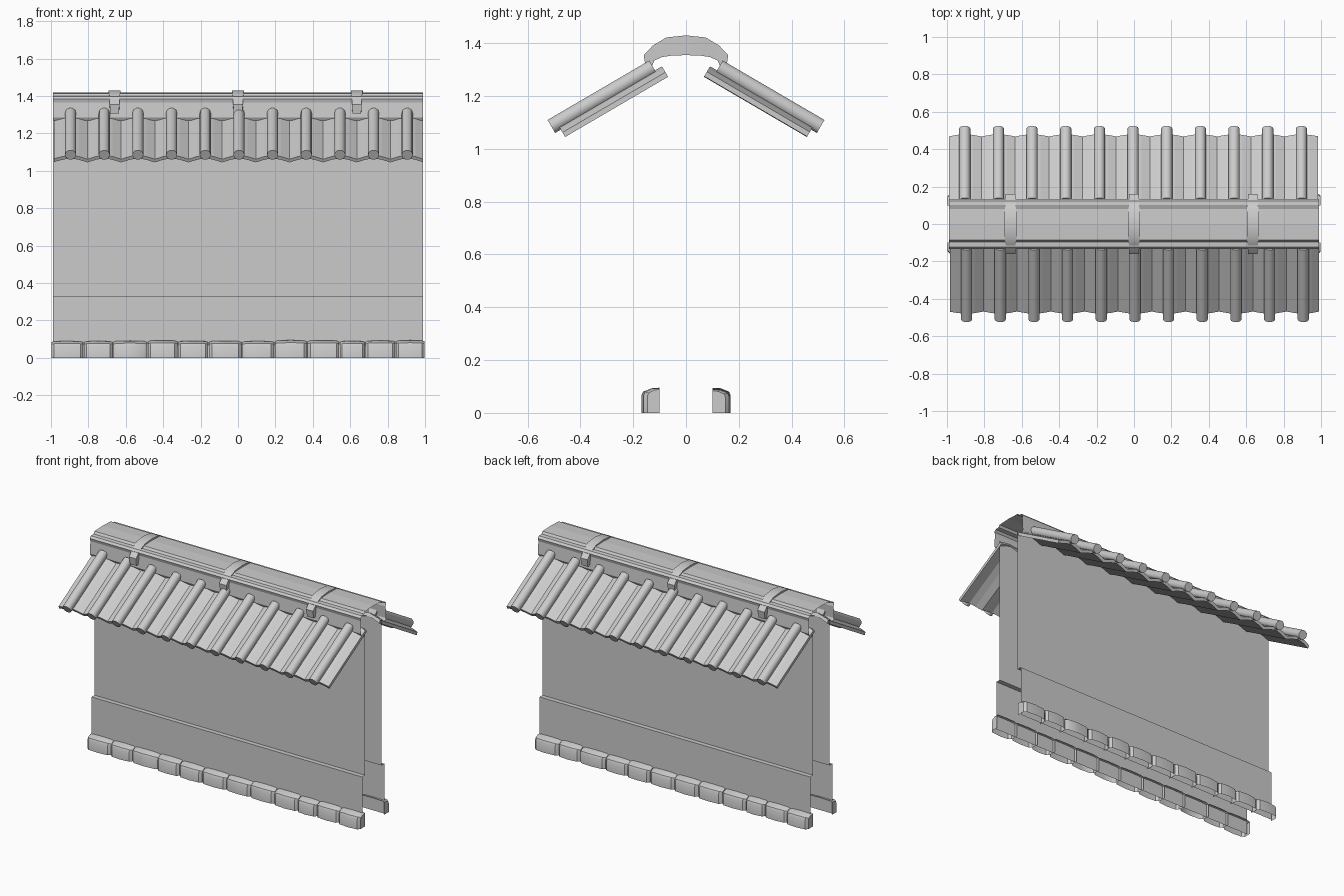
import bpy, bmesh, math, random
from mathutils import Vector, Matrix

if "Cube" in bpy.data.objects:
    bpy.data.objects.remove(bpy.data.objects["Cube"])

random.seed(4)
A = math.radians(30.3)                       # roof pitch
UP = Vector((0, math.cos(A), math.sin(A)))   # up the front slope
OUT = Vector((0, -math.sin(A), math.cos(A))) # away from the front slope
BASE = Vector((0, -0.458, 1.045))            # lower corner of the front eave


def finish(name, bm, turn=False, smooth=None, closed=True):
    if turn:
        bmesh.ops.rotate(bm, verts=bm.verts, cent=(0, 0, 0),
                         matrix=Matrix.Rotation(math.pi, 3, 'Z'))
    if closed:
        bmesh.ops.recalc_face_normals(bm, faces=bm.faces)
    me = bpy.data.meshes.new(name)
    bm.to_mesh(me)
    bm.free()
    ob = bpy.data.objects.new(name, me)
    bpy.context.collection.objects.link(ob)
    if smooth:
        bpy.ops.object.select_all(action='DESELECT')
        ob.select_set(True)
        bpy.context.view_layer.objects.active = ob
        bpy.ops.object.shade_smooth_by_angle(angle=math.radians(smooth))


def loft(bm, rings, loop=False, caps=False):
    """Join rows of points with quads."""
    rows = [[bm.verts.new(p) for p in r] for r in rings]
    n = len(rows[0])
    for a, b in zip(rows, rows[1:]):
        for i in range(n if loop else n - 1):
            j = (i + 1) % n
            bm.faces.new((a[i], a[j], b[j], b[i]))
    if caps:
        bm.faces.new(rows[0][::-1])
        bm.faces.new(rows[-1])


def mirrored(half):
    """Full (y, z) profile from its +y half, which starts on the centre line."""
    return [(-y, z) for y, z in half[:0:-1]] + half


for side, turn in (("front", False), ("back", True)):
    # Plaster wall with a stepped lower panel (single skin, open ends)
    bm = bmesh.new()
    prof = [(-0.115, 0), (-0.115, 0.33), (-0.085, 0.33), (-0.085, 1.30)]
    loft(bm, [[(x, y, z) for y, z in prof] for x in (0.99, -0.99)])
    finish(side + "_wall", bm, turn, closed=False)

    # Foundation stones, hollow behind and below
    bm = bmesh.new()
    edges = [-1, -.826, -.67, -.484, -.323, -.158, .02, .195, .37, .543, .68, .842, 1]
    for x0, x1 in zip(edges, edges[1:]):
        d = random.uniform(0.062, 0.07)
        h = random.uniform(0.09, 0.096)
        rings = []
        for u, f, g in ((.01, .72, .92), (.1, .92, .98), (.5, 1, 1),
                        (.9, .9, .98), (.99, .68, .93)):
            x = x0 + (x1 - x0) * u
            e = d * f
            rings.append([(x, -0.10, h * g), (x, -0.10 - e * .45, h * g * .98),
                          (x, -0.10 - e * .9, h * g * .85),
                          (x, -0.10 - e, h * g * .7), (x, -0.10 - e, 0),
                          (x, -0.10, 0)])
        rows = [[bm.verts.new(p) for p in r] for r in rings]
        for a, b in zip(rows, rows[1:]):
            for i in range(4):
                bm.faces.new((a[i], a[i + 1], b[i + 1], b[i]))
        bm.faces.new(rows[0][::-1])
        bm.faces.new(rows[-1])
    finish(side + "_foundation_stones", bm, turn, smooth=35)

    # Zigzag pan tiles, with thickness
    bm = bmesh.new()
    xs, hs = [-0.985], [0.002]
    for i in range(11):
        c = -0.895 + 0.18 * i
        xs += [c - 0.045, c, c + 0.045, c + 0.09]
        hs += [0.016, 0.026, 0.016, 0.0]
    xs[-1] = 0.99
    lower = list(zip(xs, hs))
    outline = lower + [(x, h + 0.02) for x, h in reversed(lower)]
    loft(bm, [[BASE + Vector((x, 0, 0)) + OUT * h + UP * t for x, h in outline]
              for t in (0, 0.452)], loop=True, caps=True)
    finish(side + "_pan_tiles", bm, turn)

    # Round cover tiles
    bm = bmesh.new()
    lo, hi = Vector((0, -0.51, 1.085)), Vector((0, -0.125, 1.31))
    for i in range(11):
        c = Vector((-0.895 + 0.18 * i, 0, 0))
        rings = []
        for p in (lo, hi):
            rings.append([c + p + 0.03 * (math.cos(w) * Vector((1, 0, 0)) + math.sin(w) * OUT)
                          for w in (math.tau * k / 10 for k in range(10))])
        loft(bm, rings, loop=True, caps=True)
    finish(side + "_cover_tiles", bm, turn, smooth=40)

# Ridge cap: thin open shell with a small lip each side
bm = bmesh.new()
ridge = mirrored([(0, 1.418), (0.085, 1.414), (0.095, 1.400), (0.122, 1.398),
                  (0.134, 1.385), (0.128, 1.365), (0.134, 1.285), (0.124, 1.268)])
loft(bm, [[(x, y, z) for y, z in ridge] for x in (-0.99, 0.99)])
finish("ridge_cap", bm, closed=False)

# Arched clamps over the ridge
outer = mirrored([(0, 1.43), (0.075, 1.422), (0.125, 1.392), (0.16, 1.355), (0.152, 1.305)])
inner = mirrored([(0, 1.355), (0.05, 1.354), (0.09, 1.348), (0.12, 1.335), (0.132, 1.305)])
widths = [0.023, 0.026, 0.026, 0.031, 0.032, 0.031, 0.026, 0.026, 0.023]
bm = bmesh.new()
for cx in (-0.66, 0, 0.635):
    loft(bm, [[(cx - w, *o), (cx + w, *o), (cx + w, *i), (cx - w, *i)]
              for o, i, w in zip(outer, inner, widths)], loop=True, caps=True)
finish("ridge_clamps", bm, smooth=35)
